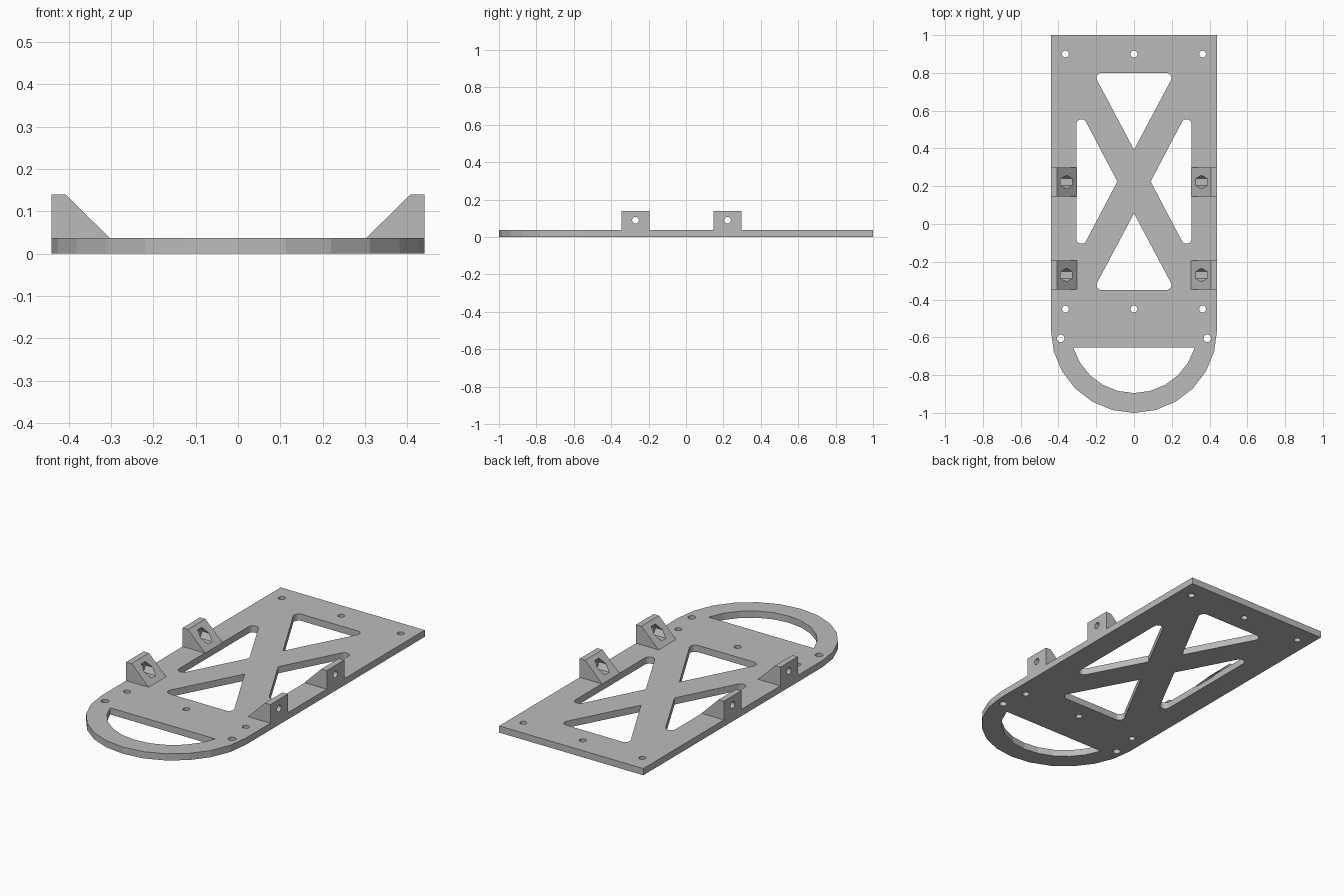
import bpy
import bmesh
from math import cos, sin, pi, radians, sqrt
from mathutils import Vector, Matrix

if "Cube" in bpy.data.objects:
    bpy.data.objects.remove(bpy.data.objects["Cube"], do_unlink=True)

HALF_W, THICK = 0.44, 0.037
ARC_Y = -0.56          # centre of the rounded front
CROSS_Y = 0.225        # centre of the cross brace

grey = bpy.data.materials.new("matte_grey")
grey.use_nodes = True
colour = (0.5, 0.5, 0.5, 1)
grey.diffuse_color = colour
grey.node_tree.nodes["Principled BSDF"].inputs["Base Color"].default_value = colour


def arc(cx, cy, r, start, end, steps):
    angles = [radians(start + (end - start) * i / steps) for i in range(steps + 1)]
    return [(cx + r * cos(a), cy + r * sin(a)) for a in angles]


def circle(cx, cy, r, n=16):
    return arc(cx, cy, r, 0, 360, n)[:-1]


def rounded(points, radius, sharp=(0,), steps=6):
    """Round every corner of a polygon except the sharp ones."""
    out = []
    for i, p in enumerate(points):
        p = Vector(p)
        if i in sharp:
            out.append(tuple(p))
            continue
        u = (Vector(points[i - 1]) - p).normalized()
        v = (Vector(points[(i + 1) % len(points)]) - p).normalized()
        half = u.angle(v) / 2
        centre = p + (u + v).normalized() * radius / sin(half)
        a = p + u * radius / (sin(half) / cos(half)) - centre
        b = p + v * radius / (sin(half) / cos(half)) - centre
        turn = a.angle_signed(b)   # positive is clockwise
        for k in range(steps + 1):
            out.append(tuple(centre + Matrix.Rotation(-turn * k / steps, 2) @ a))
    return out


def mesh_object(name, bm):
    bmesh.ops.recalc_face_normals(bm, faces=bm.faces)
    mesh = bpy.data.meshes.new(name)
    bm.to_mesh(mesh)
    bm.free()
    obj = bpy.data.objects.new(name, mesh)
    bpy.context.collection.objects.link(obj)
    mesh.materials.append(grey)
    return obj


def prism(name, points, depth):
    """Extrude a 3D outline along a vector."""
    bm = bmesh.new()
    face = bm.faces.new([bm.verts.new(p) for p in points])
    ext = bmesh.ops.extrude_face_region(bm, geom=[face], use_keep_orig=True)
    moved = [g for g in ext["geom"] if isinstance(g, bmesh.types.BMVert)]
    bmesh.ops.translate(bm, verts=moved, vec=depth)
    return mesh_object(name, bm)


def cut(obj, cutter):
    mod = obj.modifiers.new("cut", "BOOLEAN")
    mod.operation, mod.solver, mod.object = "DIFFERENCE", "EXACT", cutter
    graph = bpy.context.evaluated_depsgraph_get()
    obj_mesh = bpy.data.meshes.new_from_object(obj.evaluated_get(graph))
    obj.modifiers.clear()
    obj.data = obj_mesh
    bpy.data.objects.remove(cutter, do_unlink=True)


# Base plate outline: square back, rounded front
loops = [[(HALF_W, 1), (-HALF_W, 1)] + arc(0, ARC_Y, HALF_W, 180, 360, 12)]

# Half-moon opening at the front
loops.append(arc(0, ARC_Y, 0.335, 196.5, 343.5, 10))

# Four windows that leave a cross brace
for s in (1, -1):
    tip, base = CROSS_Y + s * 0.168, CROSS_Y + s * 0.575
    loops.append(rounded([(0, tip), (0.216, base), (-0.216, base)], 0.027))
    loops.append(rounded([(s * 0.088, CROSS_Y), (s * 0.305, CROSS_Y + 0.412),
                          (s * 0.305, CROSS_Y - 0.412)], 0.027))

# Screw holes
for y in (0.9, -0.45):
    for x in (-0.363, 0, 0.363):
        loops.append(circle(x, y, 0.018))
for x in (-0.388, 0.388):
    loops.append(circle(x, -0.605, 0.02))

# Fill the outline with its openings and give it thickness
curve = bpy.data.curves.new("base_plate", "CURVE")
curve.dimensions, curve.fill_mode, curve.extrude = "2D", "BOTH", THICK / 2
for points in loops:
    spline = curve.splines.new("POLY")
    spline.points.add(len(points) - 1)
    for sp, (x, y) in zip(spline.points, points):
        sp.co = (x, y, 0, 1)
    spline.use_cyclic_u = True
helper = bpy.data.objects.new("plate_outline", curve)
bpy.context.collection.objects.link(helper)
graph = bpy.context.evaluated_depsgraph_get()
filled = bpy.data.meshes.new_from_object(helper.evaluated_get(graph))
bm = bmesh.new()
bm.from_mesh(filled)
bpy.data.objects.remove(helper, do_unlink=True)
bmesh.ops.remove_doubles(bm, verts=bm.verts, dist=0.0001)
bmesh.ops.translate(bm, verts=bm.verts, vec=(0, 0, THICK / 2))
for f in bm.faces:
    f.smooth = False
mesh_object("base_plate", bm)

# Four gusset brackets with a bolt hole and a hexagonal nut pocket
PROFILE = [(0.44, 0.03), (0.44, 0.14), (0.407, 0.14), (0.303, THICK), (0.303, 0.03)]
for s, side in ((1, "left"), (-1, "right")):
    for y, place in ((-0.27, "front"), (0.222, "back")):
        bracket = prism(f"{place}_{side}_bracket",
                        [(s * x, y - 0.076, z) for x, z in PROFILE], (0, 0.152, 0))
        pocket = prism("nut_cutter", [(s * 0.25, a, b) for a, b in circle(y, 0.09, 0.036, 6)],
                       (s * 0.15, 0, 0))
        cut(bracket, pocket)
        bolt = prism("bolt_cutter", [(s * 0.25, a, b) for a, b in circle(y, 0.09, 0.018)],
                     (s * 0.3, 0, 0))
        cut(bracket, bolt)
